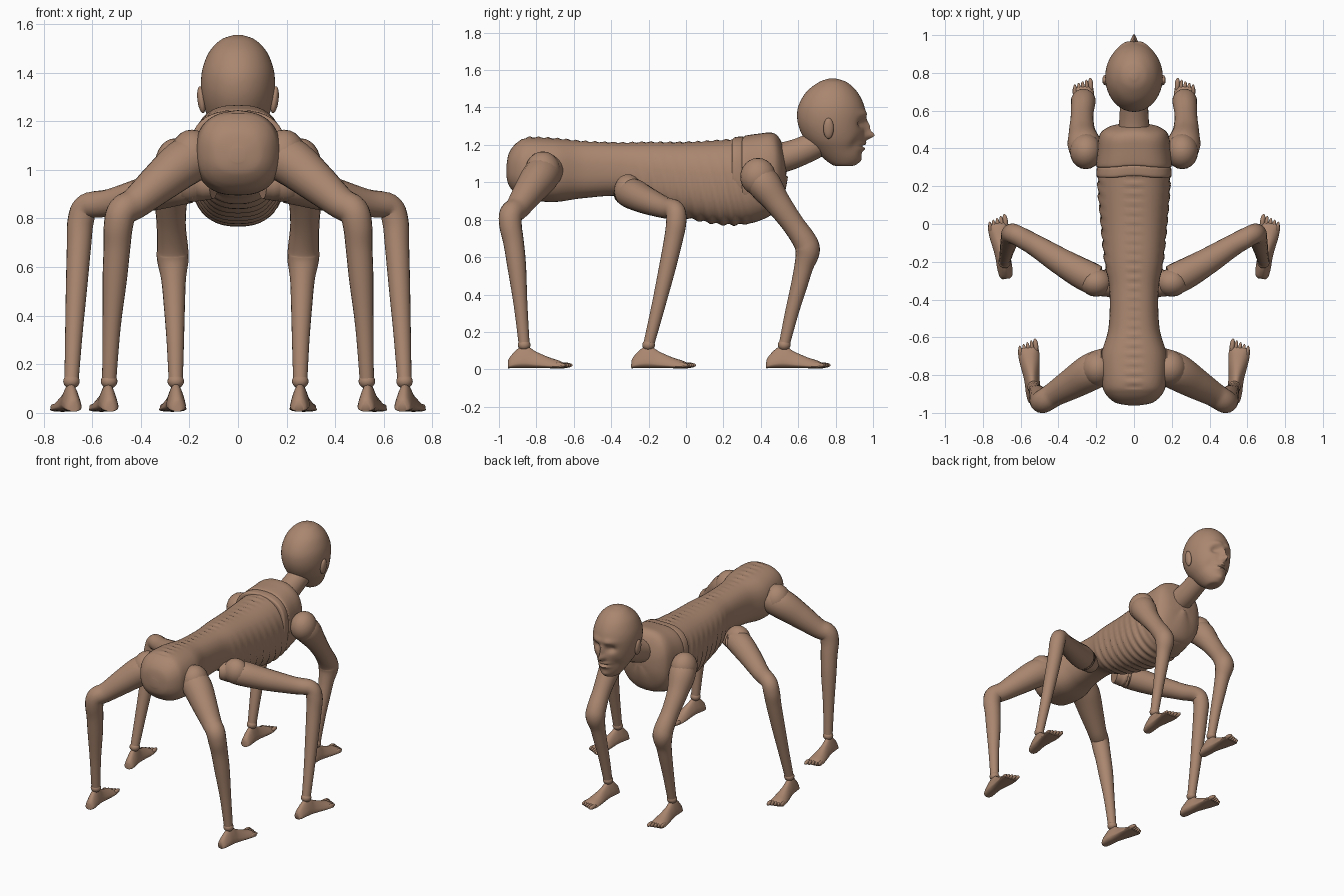
import bpy, bmesh, math
from mathutils import Vector, Matrix

skin = bpy.data.materials.new("brown skin")
skin.diffuse_color = (0.40, 0.24, 0.16, 1)


def spline(keys, steps):
    """Catmull-Rom through tuples of any length."""
    out = []
    for i in range(len(keys) - 1):
        p0, p1 = keys[max(i - 1, 0)], keys[i]
        p2, p3 = keys[i + 1], keys[min(i + 2, len(keys) - 1)]
        for s in range(steps):
            t = s / steps
            out.append([0.5 * (2 * b + (c - a) * t + (2 * a - 5 * b + 4 * c - d) * t * t
                               + (3 * b - a - 3 * c + d) * t ** 3)
                        for a, b, c, d in zip(p0, p1, p2, p3)])
    return out + [list(keys[-1])]


def add_loft(bm, rings):
    """Bridge equal-size rings and close both ends."""
    vs = [[bm.verts.new(p) for p in r] for r in rings]
    n = len(vs[0])
    for a, b in zip(vs, vs[1:]):
        for i in range(n):
            j = (i + 1) % n
            bm.faces.new((a[i], a[j], b[j], b[i]))
    bm.faces.new(vs[0][::-1])
    bm.faces.new(vs[-1])


def finish(name, bm, mirrored=False, angle=50):
    bmesh.ops.recalc_face_normals(bm, faces=bm.faces)
    me = bpy.data.meshes.new(name)
    bm.to_mesh(me)
    bm.free()
    ob = bpy.data.objects.new(name, me)
    bpy.context.collection.objects.link(ob)
    me.materials.append(skin)
    bpy.ops.object.select_all(action='DESELECT')
    bpy.context.view_layer.objects.active = ob
    ob.select_set(True)
    bpy.ops.object.shade_smooth_by_angle(angle=math.radians(angle))
    if mirrored:
        ob.modifiers.new("mirror", 'MIRROR')
    return ob


def power(v, e):
    return math.copysign(abs(v) ** e, v)


def circle(n):
    return [2 * math.pi * i / n for i in range(n)]


def bump(v, centre, width):
    return math.exp(-((v - centre) / width) ** 2)


# Torso: keys are y, top z, bottom z, half width
keys = [(-0.96, 1.09, 1.03, 0.03), (-0.945, 1.16, 0.98, 0.10), (-0.90, 1.215, 0.93, 0.15),
        (-0.84, 1.24, 0.905, 0.17), (-0.70, 1.235, 0.895, 0.175), (-0.55, 1.22, 0.915, 0.135),
        (-0.35, 1.212, 0.925, 0.13), (-0.20, 1.215, 0.865, 0.155), (0.0, 1.215, 0.81, 0.175),
        (0.18, 1.225, 0.775, 0.19), (0.30, 1.235, 0.775, 0.19), (0.38, 1.24, 0.79, 0.185),
        (0.46, 1.22, 0.83, 0.175), (0.50, 1.17, 0.90, 0.14), (0.515, 1.08, 1.0, 0.05)]
rings = []
for y, top, bot, w in spline(keys, 12):
    ring = []
    for a in circle(48):
        c, s = power(math.cos(a), 0.82), power(math.sin(a), 0.82)
        z = (top + bot) / 2 + s * (top - bot) / 2
        # slanted ribs below and on the sides, small vertebrae on top
        on = min(max((y + 0.30) / 0.12, 0), 1) * min(max((0.36 - y) / 0.1, 0), 1)
        k = 0.006 * on * max(0, min(1, 0.75 - s)) * math.sin(2 * math.pi * (y + 0.25 * (z - 1)) / 0.062)
        spine = 0.005 * bump(c, 0, 0.16) * max(s, 0) * math.sin(2 * math.pi * y / 0.05)
        if abs(y + 0.2) > 0.68:
            spine = 0
        ring.append((c * (w + k), y, z + s * k + spine))
    rings.append(ring)
bm = bmesh.new()
add_loft(bm, rings)
finish("torso", bm)

# Shoulder girdle: raised shell over the chest with a stepped back edge
keys = [(0.245, 1.225, 0.93, 0.17), (0.25, 1.24, 0.90, 0.197), (0.29, 1.245, 0.86, 0.198),
        (0.30, 1.242, 0.85, 0.194), (0.31, 1.25, 0.84, 0.20), (0.38, 1.26, 0.815, 0.195),
        (0.45, 1.265, 0.825, 0.188), (0.49, 1.235, 0.87, 0.17), (0.52, 1.16, 0.95, 0.12),
        (0.535, 1.08, 1.03, 0.04)]
rings = [[(power(math.cos(a), 0.75) * w, y + 0.01 * bump(math.cos(a), 0, 0.3),
           (t + b) / 2 + power(math.sin(a), 0.8) * (t - b) / 2) for a in circle(40)]
         for y, t, b, w in spline(keys, 4)]
bm = bmesh.new()
add_loft(bm, rings)
finish("shoulder_girdle", bm)


def limb(name, keys):
    """Round tube through x, y, z, radius keys."""
    pts = spline(keys, 6)
    rings = []
    for i, p in enumerate(pts):
        d = Vector(pts[min(i + 1, len(pts) - 1)][:3]) - Vector(pts[max(i - 1, 0)][:3])
        u = d.cross(Vector((1, 0.35, 0))).normalized()
        v = d.cross(u).normalized()
        rings.append([Vector(p[:3]) + (u * math.cos(a) + v * math.sin(a)) * p[3] for a in circle(20)])
    bm = bmesh.new()
    add_loft(bm, rings)
    return bm


def ball(bm, centre, size, rot=None):
    m = Matrix.Translation(centre) @ (rot or Matrix()) @ Matrix.Diagonal((*size, 1))
    bmesh.ops.create_uvsphere(bm, u_segments=20, v_segments=12, radius=1, matrix=m)


def leg(name, joint, joint_size, upper, lower, heel, turn):
    bm = limb(name, upper + lower)
    ball(bm, joint, joint_size)
    ankle = lower[-1]
    ball(bm, ankle[:3], (0.034, 0.034, 0.03))
    finish(name, bm, True)
    # Foot: keys are distance from heel, half width, height, side shift
    bm = bmesh.new()
    keys = [(0.0, 0.02, 0.045, 0), (0.015, 0.034, 0.07, 0), (0.06, 0.04, 0.112, 0),
            (0.105, 0.04, 0.117, 0), (0.15, 0.043, 0.09, 0), (0.22, 0.053, 0.06, 0),
            (0.27, 0.056, 0.044, 0), (0.295, 0.052, 0.032, 0), (0.30, 0.04, 0.02, 0)]
    rings = []
    for y, w, h, _ in spline(keys, 4):
        ring = []
        for a in circle(24):
            s = math.sin(a)
            narrow = 1 - 0.4 * max(s, 0) * min(1, h / 0.1)
            ring.append((power(math.cos(a), 0.8) * w * narrow, y, h * 0.25 + s * h * (0.75 if s > 0 else 0.22)))
        rings.append(ring)
    add_loft(bm, rings)
    for i in range(5):
        ball(bm, (-0.042 + i * 0.021, 0.305 - i * 0.007, 0.018),
             (0.0135 if i == 0 else 0.0105, 0.036, 0.014))
    bmesh.ops.transform(bm, verts=bm.verts,
                        matrix=Matrix.Translation(heel) @ Matrix.Rotation(-math.radians(turn), 4, 'Z'))
    finish(name.replace("leg", "foot"), bm, True)


leg("hind_leg", (0.19, -0.765, 1.06), (0.09, 0.095, 0.105),
    [(0.13, -0.74, 1.07, 0.09), (0.22, -0.78, 1.03, 0.098), (0.32, -0.84, 0.95, 0.084),
     (0.42, -0.90, 0.865, 0.066), (0.475, -0.935, 0.83, 0.063)],
    [(0.492, -0.938, 0.77, 0.06), (0.498, -0.922, 0.68, 0.055), (0.507, -0.905, 0.55, 0.05),
     (0.52, -0.885, 0.35, 0.037), (0.53, -0.865, 0.13, 0.029)],
    (0.525, -0.95, 0.004), 7)
leg("middle_leg", (0.20, -0.31, 0.955), (0.085, 0.075, 0.088),
    [(0.10, -0.33, 0.94, 0.06), (0.22, -0.29, 0.94, 0.082), (0.36, -0.215, 0.905, 0.074),
     (0.52, -0.115, 0.865, 0.058), (0.62, -0.06, 0.85, 0.053)],
    [(0.647, -0.052, 0.79, 0.054), (0.654, -0.068, 0.69, 0.05), (0.664, -0.105, 0.52, 0.044),
     (0.675, -0.15, 0.33, 0.036), (0.685, -0.20, 0.13, 0.029)],
    (0.675, -0.29, 0.004), 9)
leg("front_leg", (0.255, 0.385, 1.03), (0.085, 0.095, 0.10),
    [(0.23, 0.34, 1.08, 0.05), (0.26, 0.41, 1.00, 0.088), (0.275, 0.49, 0.89, 0.07),
     (0.275, 0.57, 0.78, 0.06), (0.27, 0.635, 0.685, 0.064)],
    [(0.268, 0.65, 0.63, 0.065), (0.265, 0.63, 0.55, 0.051), (0.262, 0.605, 0.45, 0.044),
     (0.258, 0.565, 0.30, 0.036), (0.256, 0.525, 0.13, 0.029)],
    (0.25, 0.43, 0.004), 4)

# Neck
bm = limb("neck", [(0, 0.46, 1.12, 0.085), (0, 0.56, 1.145, 0.078), (0, 0.66, 1.185, 0.074), (0, 0.74, 1.23, 0.075)])
finish("neck", bm)

# Head: keys are z, back y, front y, half width
keys = [(1.087, 0.81, 0.87, 0.02), (1.092, 0.785, 0.905, 0.045), (1.12, 0.745, 0.93, 0.07),
        (1.17, 0.69, 0.942, 0.10), (1.23, 0.635, 0.952, 0.13), (1.30, 0.602, 0.958, 0.148),
        (1.37, 0.594, 0.96, 0.152), (1.43, 0.61, 0.945, 0.142), (1.49, 0.65, 0.91, 0.115),
        (1.535, 0.71, 0.86, 0.07), (1.552, 0.755, 0.81, 0.025), (1.555, 0.775, 0.79, 0.008)]
rings = []
for z, back, front, w in spline(keys, 7):
    ring = []
    for a in circle(72):
        x, s = math.cos(a) * w, math.sin(a)
        y = (back + front) / 2 + s * (front - back) / 2
        if s > 0:  # facial relief
            ax = abs(x)
            y += 0.050 * bump(z, 1.25, 0.022) * bump(x, 0, 0.018)
            y += 0.026 * bump(z, 1.295, 0.034) * bump(x, 0, 0.013)
            y -= 0.026 * bump(z, 1.315, 0.024) * bump(ax, 0.055, 0.028)
            y += 0.012 * bump(z, 1.365, 0.02) * bump(ax, 0.045, 0.04)
            y += 0.016 * (bump(z, 1.178, 0.011) + bump(z, 1.207, 0.009)) * bump(x, 0, 0.034)
            y -= 0.010 * bump(z, 1.193, 0.006) * bump(x, 0, 0.036)
            y -= 0.014 * bump(z, 1.2, 0.04) * bump(ax, 0.08, 0.025)
            y += 0.008 * bump(z, 1.12, 0.018) * bump(x, 0, 0.03)
        ring.append((x, y, z))
    rings.append(ring)
bm = bmesh.new()
add_loft(bm, rings)
finish("head", bm)

# Ears
bm = bmesh.new()
ball(bm, (0.15, 0.762, 1.288), (0.017, 0.028, 0.056), Matrix.Rotation(0.12, 4, 'Y'))
finish("ear", bm, True)
